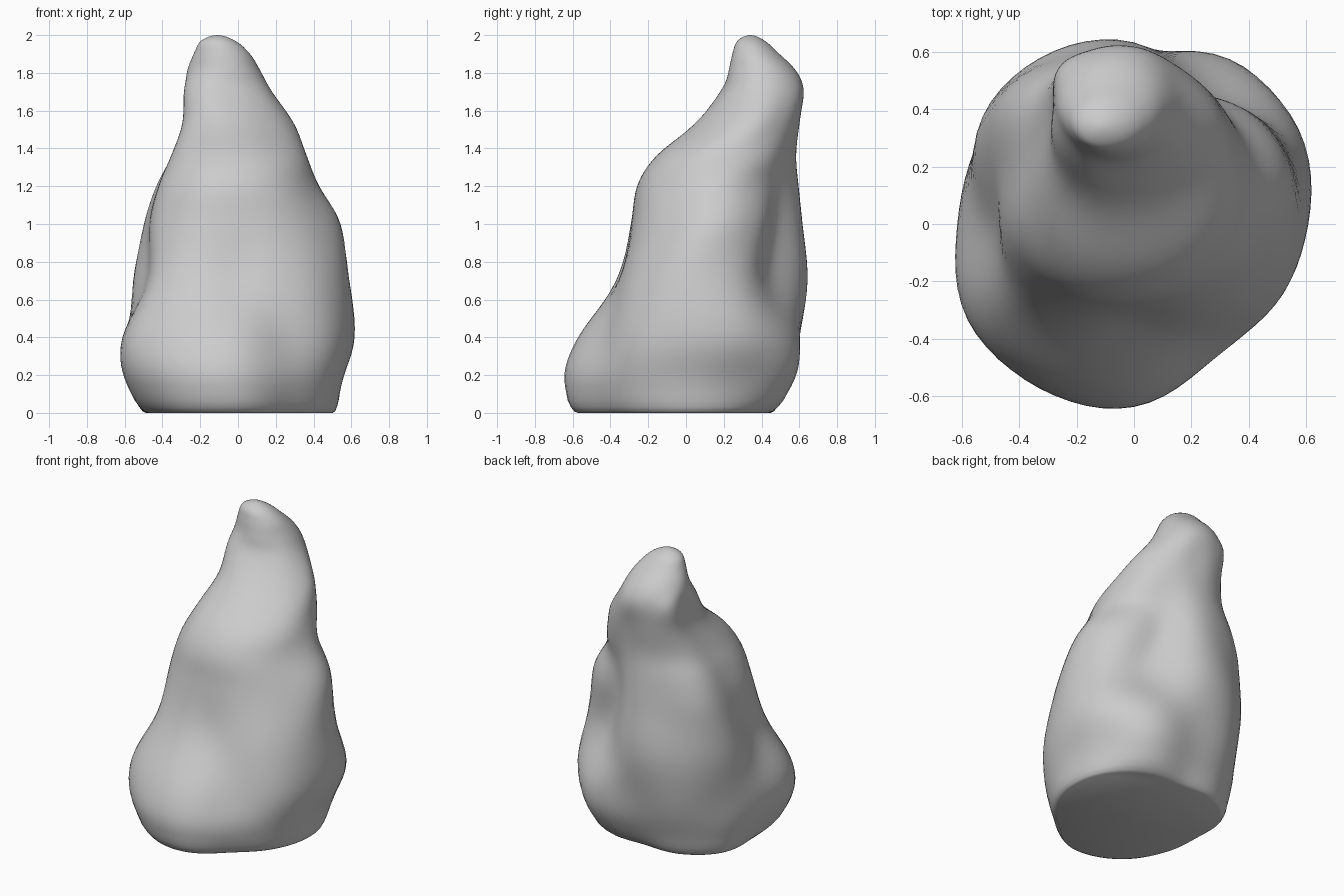
import bpy, bmesh
from math import sin, cos, pi
from mathutils import Vector

if "Cube" in bpy.data.objects:
    bpy.data.objects.remove(bpy.data.objects["Cube"])

# Rock cross-sections: (height, centre x, centre y), radii every 30 degrees from +x
SECTIONS = [
    ((0.00, 0, 0), (.50, .51, .48, .44, .50, .53, .48, .51, .57, .57, .48, .48)),
    ((0.18, 0, 0), (.555, .59, .645, .55, .58, .60, .595, .655, .665, .645, .55, .55)),
    ((0.40, 0, 0), (.61, .67, .66, .60, .64, .62, .61, .66, .61, .57, .50, .57)),
    ((0.70, 0, 0), (.585, .61, .52, .64, .67, .64, .49, .50, .42, .355, .40, .50)),
    ((1.00, 0, .15), (.55, .475, .37, .46, .50, .555, .475, .505, .48, .44, .46, .50)),
    ((1.20, 0, .20), (.43, .37, .335, .39, .43, .48, .42, .465, .48, .46, .45, .435)),
    ((1.36, 0, .26), (.36, .34, .31, .32, .35, .38, .35, .395, .43, .42, .41, .395)),
    ((1.53, 0, .36), (.30, .26, .24, .235, .27, .31, .29, .325, .335, .31, .29, .295)),
    ((1.70, -.05, .42), (.23, .215, .21, .205, .215, .25, .23, .265, .265, .23, .225, .235)),
]
# Rounded peak: height, centre x, centre y, half width, half depth
PEAK = [(1.81, -.075, .405, .195, .18), (1.90, -.085, .37, .15, .125),
        (1.97, -.105, .345, .09, .072), (2.00, -.11, .34, 0, 0)]
SEGMENTS, STEPS = 72, 6


def spline(a, b, c, d, t):
    """Catmull-Rom point between b and c."""
    return 0.5 * (2 * b + (c - a) * t + (2 * a - 5 * b + 4 * c - d) * t * t
                  + (3 * b - a - 3 * c + d) * t ** 3)


def radius(radii, k):
    n = len(radii)
    u = k * n / SEGMENTS
    i = int(u)
    return spline(*(radii[(i + j) % n] for j in (-1, 0, 1, 2)), u - i)


def ring(z, cx, cy, rx, ry):
    """rx and ry are functions of the segment index."""
    return [Vector((cx + rx(k) * cos(2 * pi * k / SEGMENTS),
                    cy + ry(k) * sin(2 * pi * k / SEGMENTS), z)) for k in range(SEGMENTS)]


rows = []
for (z, cx, cy), radii in SECTIONS:
    r = lambda k, radii=radii: radius(radii, k)
    rows.append(ring(z, cx, cy, r, r))
for z, cx, cy, rx, ry in PEAK:
    rows.append(ring(z, cx, cy, lambda k: rx, lambda k: ry))

# End guides give a rounded foot and a rounded tip
foot = [Vector((p.x * .75, p.y * .75, .18)) for p in rows[0]]
tip = [2 * rows[-1][0] - p for p in rows[-2]]
for p in tip:
    p.z = rows[-2][0].z
rows = [foot] + rows + [tip]

# Skin the sections smoothly
bm = bmesh.new()
rings = []
last = len(rows) - 3
for i in range(1, len(rows) - 2):
    for s in range(STEPS + (i == last)):
        rings.append([bm.verts.new(spline(rows[i - 1][k], rows[i][k], rows[i + 1][k],
                                          rows[i + 2][k], s / STEPS))
                      for k in range(SEGMENTS)])
for lower, upper in zip(rings, rings[1:]):
    for k in range(SEGMENTS):
        n = (k + 1) % SEGMENTS
        bm.faces.new((lower[k], lower[n], upper[n], upper[k]))
bm.faces.new(rings[0][::-1])
for v in bm.verts:
    v.co.z = min(max(v.co.z, 0), 2)
bmesh.ops.remove_doubles(bm, verts=bm.verts, dist=0.0005)

# Soften the creases between sections, leaving the flat foot alone
for _ in range(4):
    bmesh.ops.smooth_vert(bm, verts=[v for v in bm.verts if .1 < v.co.z < 1.93], factor=.5,
                          use_axis_x=True, use_axis_y=True, use_axis_z=True)
bmesh.ops.recalc_face_normals(bm, faces=bm.faces)

mesh = bpy.data.meshes.new("rock")
bm.to_mesh(mesh)
bm.free()
mesh.shade_smooth()
rock = bpy.data.objects.new("rock", mesh)
bpy.context.collection.objects.link(rock)
